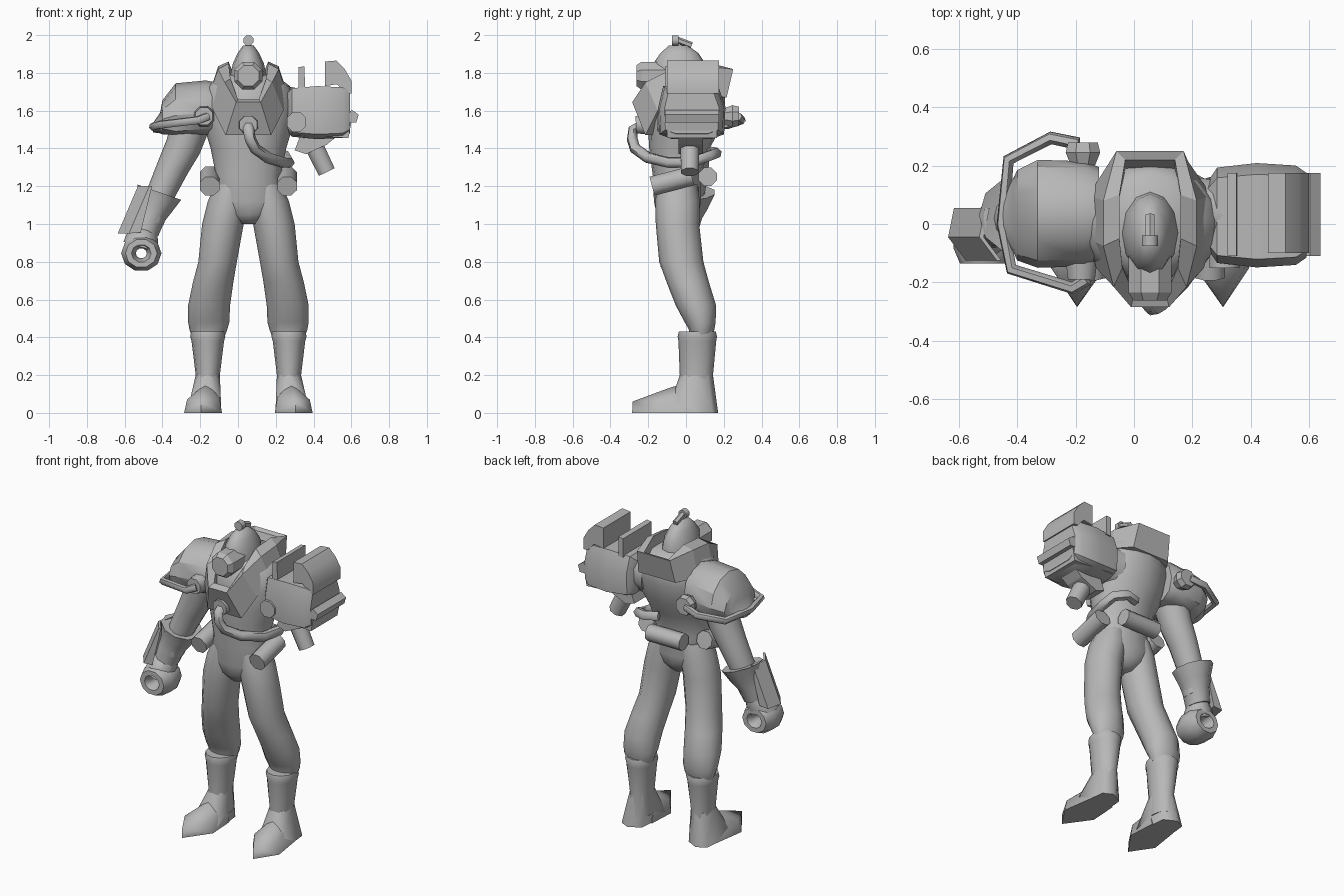
import bpy, bmesh, math
from mathutils import Vector as V

CX = 0.055  # centre line of the body
mat = bpy.data.materials.new("plain_grey")
mat.diffuse_color = (0.48, 0.48, 0.48, 1)


def finish(name, bm, smooth=0):
    bmesh.ops.recalc_face_normals(bm, faces=bm.faces)
    me = bpy.data.meshes.new(name)
    bm.to_mesh(me)
    bm.free()
    ob = bpy.data.objects.new(name, me)
    bpy.context.collection.objects.link(ob)
    me.materials.append(mat)
    if smooth:
        bpy.ops.object.select_all(action='DESELECT')
        ob.select_set(True)
        bpy.context.view_layer.objects.active = ob
        bpy.ops.object.shade_smooth_by_angle(angle=math.radians(smooth))
    return ob


def skin(name, rings, smooth=0, closed=False):
    """Bridge equal-length rings of points, capping both ends."""
    bm = bmesh.new()
    vs = [[bm.verts.new(p) for p in r] for r in rings]
    n = len(vs[0])
    pairs = list(zip(vs, vs[1:])) + ([(vs[-1], vs[0])] if closed else [])
    for a, b in pairs:
        for i in range(n):
            bm.faces.new((a[i], a[(i + 1) % n], b[(i + 1) % n], b[i]))
    if not closed:
        bm.faces.new(vs[0])
        bm.faces.new(vs[-1])
    return finish(name, bm, smooth)


def loft(name, secs, n=12, axis=(0, 0, 1), smooth=55, phase=0.0):
    """Elliptical sections (x, y, z, ru, rv) square to the axis."""
    w = V(axis).normalized()
    v = V((0, 0, 1)) if abs(w.z) < 0.3 else V((0, 1, 0))
    u = v.cross(w).normalized()
    v = w.cross(u)
    ang = [2 * math.pi * (i + phase) / n for i in range(n)]
    return skin(name, [[V(s[:3]) + u * s[3] * math.cos(a) + v * s[4] * math.sin(a)
                        for a in ang] for s in secs], smooth)


def rod(name, a, b, r, r2=None, n=8, phase=0.5):
    r2 = r if r2 is None else r2
    return loft(name, [(*a, r, r), (*b, r2, r2)], n, V(b) - V(a), 50 if n > 5 else 0, phase)


def hose(name, pts, r):
    cu = bpy.data.curves.new(name, 'CURVE')
    cu.dimensions = '3D'
    sp = cu.splines.new('POLY')
    sp.points.add(len(pts) - 1)
    for p, co in zip(sp.points, pts):
        p.co = (*co, 1)
    cu.bevel_depth, cu.bevel_resolution, cu.use_fill_caps = r, 1, True
    tmp = bpy.data.objects.new(name, cu)
    bpy.context.collection.objects.link(tmp)
    bpy.context.view_layer.update()
    bm = bmesh.new()
    bm.from_mesh(tmp.to_mesh())
    bpy.data.objects.remove(tmp)
    return finish(name, bm, 60)


def prism(name, prof, y0, y1, smooth=0):
    return skin(name, [[(x, y, z) for x, z in prof] for y in (y0, y1)], smooth)


def hull(name, pts):
    bm = bmesh.new()
    for p in pts:
        bm.verts.new(p)
    bmesh.ops.convex_hull(bm, input=bm.verts)
    return finish(name, bm, 60)


# Legs and boots, mirrored about the body centre
for s, side in ((1, "left"), (-1, "right")):
    def mx(secs):
        return [(CX + s * q[0], *q[1:]) for q in secs]
    loft(side + "_leg", mx([
        (.212, .08, .40, .085, .06), (.212, .083, .44, .1, .067), (.21, .075, .48, .109, .082),
        (.208, .052, .57, .111, .107), (.187, .01, .69, .107, .112), (.163, -.025, .80, .102, .117),
        (.135, -.045, 1.0, .11, .115), (.107, -.045, 1.12, .108, .118), (.09, -.045, 1.21, .085, .105)]))
    loft(side + "_boot_shaft", mx([
        (.215, .06, .06, .066, .09), (.215, .055, .2, .064, .088), (.215, .06, .38, .086, .1),
        (.215, .06, .405, .093, .104), (.215, .06, .43, .088, .098)]))
    ankle = [(.215 + .064 * math.cos(k * math.pi / 4), .055 + .088 * math.sin(k * math.pi / 4), .2)
             for k in range(8)]
    hull(side + "_boot_heel", mx(ankle + [
        (.325, -.10, 0), (.30, .14, 0), (.24, .17, 0), (.165, .13, 0), (.143, -.10, 0)]))
    hull(side + "_boot_toe", mx([
        (.25, -.285, 0), (.34, -.15, 0), (.31, .05, 0), (.15, .05, 0), (.14, -.13, 0),
        (.25, -.283, .06), (.325, -.15, .07), (.152, -.13, .075), (.235, -.10, .128),
        (.285, .02, .1), (.155, .02, .1), (.22, .0, .16)]))
    # Hip canister
    rod(side + "_hip_canister", (CX + s * .205, -.18, 1.2), (CX + s * .205, .03, 1.255), .056)

# Torso
loft("torso", [
    (CX, -.045, 1.0, .05, .07), (CX, -.045, 1.05, .14, .11), (CX, -.045, 1.12, .205, .125),
    (CX, -.05, 1.25, .17, .125), (CX, -.035, 1.4, .20, .16), (CX, -.01, 1.5, .23, .19),
    (CX, .0, 1.62, .25, .205), (CX, .01, 1.73, .22, .2), (CX, .02, 1.79, .14, .15)], 16, smooth=65)
rod("back_canister", (CX - .12, .115, 1.25), (CX + .12, .115, 1.25), .052)

# Collar: inner rim, outer rim and lower edge at each station
half = [((.055, -.24, 1.66), (.065, -.285, 1.645), (.12, -.215, 1.47)),
        ((.095, -.15, 1.77), (.125, -.215, 1.75), (.185, -.15, 1.60)),
        ((.105, -.05, 1.85), (.16, -.075, 1.82), (.21, -.05, 1.68)),
        ((.105, .10, 1.86), (.16, .08, 1.835), (.21, .10, 1.68)),
        ((.085, .22, 1.81), (.115, .25, 1.82), (.13, .215, 1.67))]
rings = []
for s, stations in ((1, half), (-1, half[::-1])):
    for a, b, c in stations:
        base = (a[0], a[1] * .8, min(a[2] - .1, 1.7))
        low = (c[0] * .8, c[1] * .8, c[2])
        rings.append([(CX + s * p[0], p[1], p[2]) for p in (base, a, b, c, low)])
skin("collar", rings, closed=True)

# Helmet, face port and top lamp
loft("helmet", [(CX, -.03, 1.62, .10, .13), (CX, -.03, 1.77, .1, .142), (CX, -.035, 1.85, .082, .138),
                (CX, -.035, 1.905, .057, .1), (CX, -.04, 1.945, .028, .05)], 12, smooth=60)
loft("face_port", [(CX, -.05, 1.785, .08, .08), (CX, -.235, 1.785, .08, .08),
                   (CX, -.262, 1.785, .06, .06)], 8, (0, -1, 0), 0, .5)
rod("lamp_stem", (CX, .03, 1.945), (CX, -.05, 1.975), .018, n=6)
rod("lamp", (CX, -.075, 1.972), (CX, -.04, 1.972), .029)

# Chest hose running round the waist
rod("hose_socket", (CX, -.18, 1.53), (CX, -.265, 1.525), .06, .05)
hose("chest_hose", [(.055, -.24, 1.52), (.056, -.28, 1.5), (.065, -.285, 1.45), (.09, -.27, 1.40),
                    (.16, -.20, 1.35), (.24, -.09, 1.325), (.27, .03, 1.325), (.25, .12, 1.36),
                    (.18, .16, 1.375), (.10, .13, 1.38)], .03)

# Right shoulder pad, flat underneath, with guard hoop
pad = loft("shoulder_pad", [(-.12, .035, 1.59, .16, .16), (-.17, .035, 1.59, .18, .17),
                            (-.33, .035, 1.575, .185, .17), (-.40, .03, 1.555, .155, .10),
                            (-.412, .03, 1.535, .13, .055), (-.45, .03, 1.51, .07, .025)],
           12, (-1, 0, 0), 30)
for v in pad.data.vertices:
    v.co.z = max(v.co.z, 1.475)
hose("guard_hoop", [(-.16, -.19, 1.57), (-.21, -.22, 1.55), (-.42, -.155, 1.525), (-.45, 0, 1.515),
                    (-.43, .22, 1.525), (-.285, .295, 1.55), (-.19, .275, 1.57)], .022)
rod("front_hoop_joint", (-.18, -.10, 1.57), (-.18, -.19, 1.57), .062, .05)
loft("back_hoop_joint", [(-.175, .19, 1.57, .04, .04), (-.175, .245, 1.57, .064, .064),
                         (-.175, .28, 1.57, .055, .055)], 8, (0, 1, 0), 0, .5)

# Right arm, flared cuff and fist
loft("right_arm", [(-.23, .03, 1.6, .11, .11), (-.29, .03, 1.41, .095, .1),
                   (-.345, .03, 1.30, .085, .09), (-.41, .02, 1.16, .075, .08),
                   (-.46, .0, 1.02, .07, .075)], 12, (-.45, 0, -1))
loft("cuff", [(-.418, .03, 1.165, .095, .10), (-.416, .03, 1.168, .122, .128), (-.44, .02, 1.09, .092, .10),
              (-.465, .005, 1.04, .08, .085), (-.49, -.01, .96, .072, .075)], 10, (-.35, 0, -1))
skin("cuff_plate", [[(x + dx, y, z) for x, z in ((-.53, 1.20), (-.515, 1.2), (-.575, .955), (-.637, .95))]
                    for dx, y in ((.02, .055), (0, -.045), (.06, -.125))])
loft("wrist", [(-.485, -.01, .98, .06, .065), (-.505, -.03, .93, .085, .085),
               (-.52, -.045, .88, .09, .09)], 10, (-.3, 0, -1))
fist = []
for i in range(10):
    a = 2 * math.pi * i / 10
    ring = []
    for k in range(8):
        t = 2 * math.pi * (k + .5) / 8
        cu, cv = math.cos(t), math.sin(t)
        ring.append((-.512 + (.068 + .042 * cu) * math.cos(a), -.045 + .098 * cv,
                     .845 + (.062 + .038 * cu) * math.sin(a)))
    fist.append(ring)
skin("fist", fist, 60, closed=True)

# Left shoulder weapon pod
rod("pod_mount", (.20, .03, 1.6), (.31, .03, 1.6), .14, .12, 10)
rod("pod_pivot", (.31, -.08, 1.54), (.31, -.15, 1.54), .055)
cross = [(-.145, .125), (.135, .125), (.172, .02), (.165, -.12), (.10, -.145), (-.10, -.145),
         (-.165, -.12), (-.172, .01)]
skin("pod_body", [[(x, .03 + y * k, 1.6 + z * k) for y, z in cross]
                  for x, k in ((.25, .65), (.285, .95), (.42, 1.04), (.555, .99), (.592, .84))], 35)
prism("pod_lower_block", [(.30, 1.47), (.31, 1.56), (.60, 1.54), (.585, 1.455)], -.10, .165)
prism("pod_shield", [(.46, 1.86), (.52, 1.865), (.565, 1.82), (.60, 1.76), (.60, 1.69), (.57, 1.69),
                     (.525, 1.74), (.46, 1.73)], -.10, .175, 45)
prism("pod_fin", [(.32, 1.71), (.32, 1.83), (.352, 1.835), (.355, 1.71)], -.11, .175)
rod("pod_bar", (.604, -.11, 1.567), (.604, .175, 1.567), .037, n=5, phase=.25)
prism("pod_bracket", [(.30, 1.39), (.33, 1.47), (.53, 1.47), (.47, 1.42), (.36, 1.37)], -.04, .09)
rod("pod_barrel", (.38, .02, 1.46), (.47, .02, 1.275), .055, .05)
